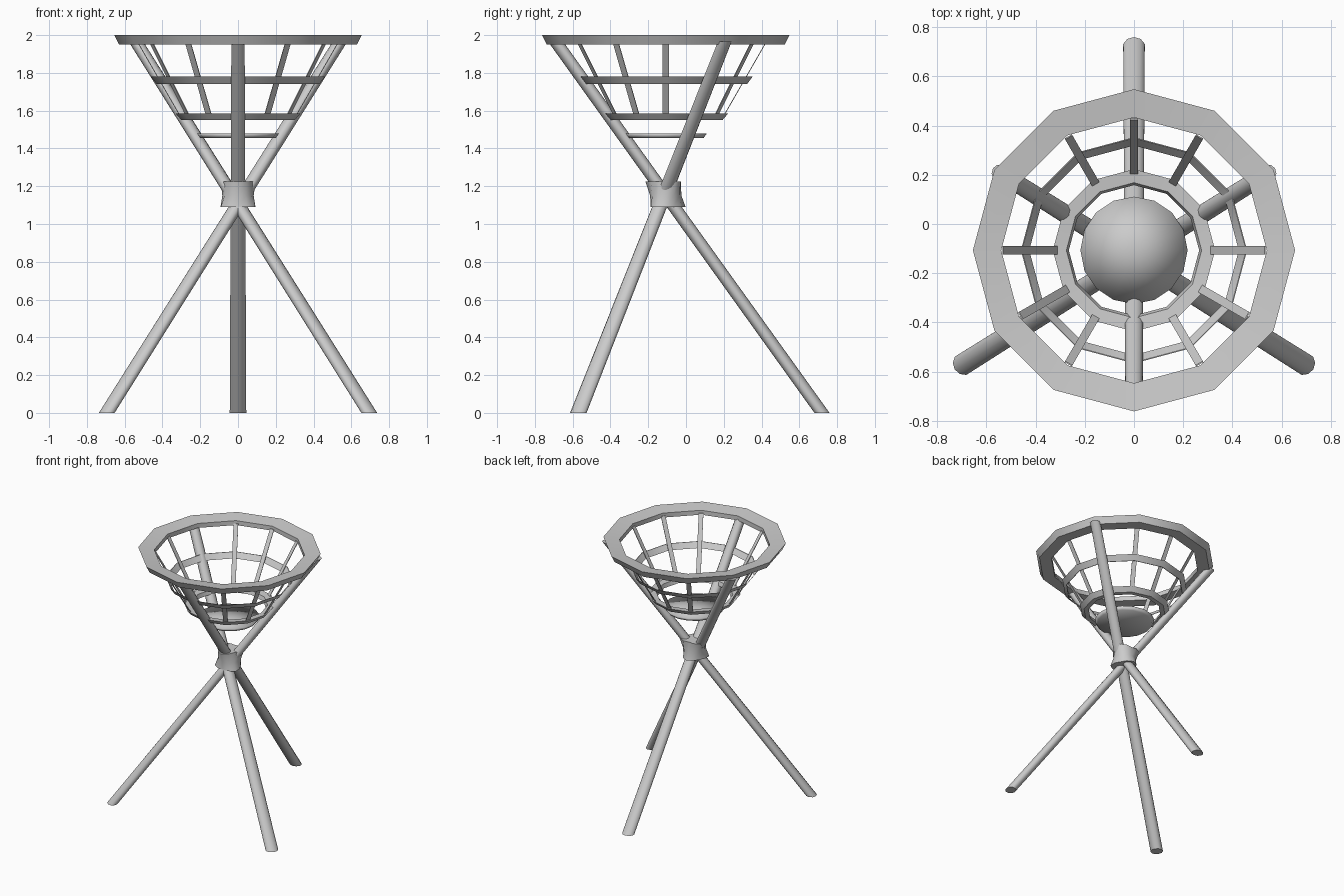
import bpy, bmesh, math
from mathutils import Vector

cube = bpy.data.objects.get("Cube")
if cube:
    bpy.data.objects.remove(cube, do_unlink=True)

AXIS = Vector((0, -0.107, 0))  # basket axis
SIDES = 12

metal = bpy.data.materials.new("grey_metal")
metal.use_nodes = True
GREY = (0.6, 0.6, 0.6, 1)
metal.diffuse_color = GREY
metal.node_tree.nodes["Principled BSDF"].inputs["Base Color"].default_value = GREY


def finish(name, bm, smooth_angle):
    """Turn a bmesh into a shaded object."""
    bmesh.ops.recalc_face_normals(bm, faces=bm.faces)
    mesh = bpy.data.meshes.new(name)
    bm.to_mesh(mesh)
    bm.free()
    mesh.materials.append(metal)
    obj = bpy.data.objects.new(name, mesh)
    bpy.context.collection.objects.link(obj)
    bpy.ops.object.select_all(action='DESELECT')
    obj.select_set(True)
    bpy.context.view_layer.objects.active = obj
    bpy.ops.object.shade_smooth_by_angle(angle=math.radians(smooth_angle))
    return obj


def loft(name, loops, smooth_angle, caps=True, wrap=False):
    """Skin a list of equal point loops."""
    bm = bmesh.new()
    rows = [[bm.verts.new(p) for p in loop] for loop in loops]
    n = len(rows[0])
    pairs = list(zip(rows, rows[1:]))
    if wrap:
        pairs.append((rows[-1], rows[0]))
    for a, b in pairs:
        for i in range(n):
            j = (i + 1) % n
            bm.faces.new((a[i], a[j], b[j], b[i]))
    if caps:
        for row in (rows[0], rows[-1]):
            cap = bm.faces.new(row)
            bmesh.ops.poke(bm, faces=[cap])
    return finish(name, bm, smooth_angle)


def polar(r, angle, z):
    return AXIS + Vector((r * math.cos(angle), r * math.sin(angle), z))


def circle(r, z, n=SIDES):
    return [polar(r, math.tau * i / n, z) for i in range(n)]


def ring(name, profile):
    """Revolve a closed radius/height profile."""
    return loft(name, [circle(r, z) for r, z in profile], 35, caps=False, wrap=True)


# Basket hoops
ring("rim", [(0.655, 2.0), (0.63, 1.95), (0.54, 1.95), (0.54, 1.985)])
ring("middle_hoop", [(0.46, 1.78), (0.43, 1.74), (0.426, 1.74), (0.456, 1.78)])
ring("lower_hoop", [(0.33, 1.585), (0.30, 1.55), (0.265, 1.55), (0.275, 1.58)])

# Fire plate, softly shaded over its edge
loft("fire_plate", [circle(0.2, 1.455, 16), circle(0.218, 1.48, 16)], 180)


# Poles with level oval sections, tapering upward
def pole(name, foot, head):
    foot, head = Vector(foot), Vector(head)
    out = Vector((head.x - foot.x, head.y - foot.y, 0)).normalized()
    side = Vector((-out.y, out.x, 0))

    def section(centre, radial, width):
        turns = [math.tau * i / 10 for i in range(10)]
        return [centre + out * radial * math.cos(t) + side * width * math.sin(t) for t in turns]

    loft(name, [section(foot, 0.04, 0.046), section(head, 0.04, 0.037)], 45)


pole("back_pole", (0, 0.72, 0), (0, -0.69, 1.965))
for label, s in (("left", 1), ("right", -1)):
    pole(label + "_pole", (s * 0.695, -0.57, 0), (-s * 0.54, 0.205, 1.965))

# Lashing: corners follow the feet below and the heads above
def lashing_loop(z, foot_radius, head_radius):
    pts = []
    for i in range(SIDES):
        spread = 0.5 + 0.5 * math.cos(3 * (math.tau * i / SIDES - math.pi / 2))
        pts.append(polar(head_radius + (foot_radius - head_radius) * spread, math.tau * i / SIDES, z))
    return pts


loft("lashing", [lashing_loop(1.09, 0.105, 0.08),
                 lashing_loop(1.15, 0.083, 0.083),
                 lashing_loop(1.225, 0.075, 0.108)], 60)

# Upright slats, left out where the poles pass
for i in range(SIDES):
    if i in (1, 5, 9):
        continue
    a = math.tau * i / SIDES
    out = Vector((math.cos(a), math.sin(a), 0))
    side = Vector((-out.y, out.x, 0)) * 0.017
    loops = []
    for r, z in ((0.30, 1.565), (0.53, 1.965)):
        c = polar(r, a, z)
        loops.append([c - side, c + side, c + side + out * 0.005, c - side + out * 0.005])
    loft("slat_%d" % i, loops, 30)
